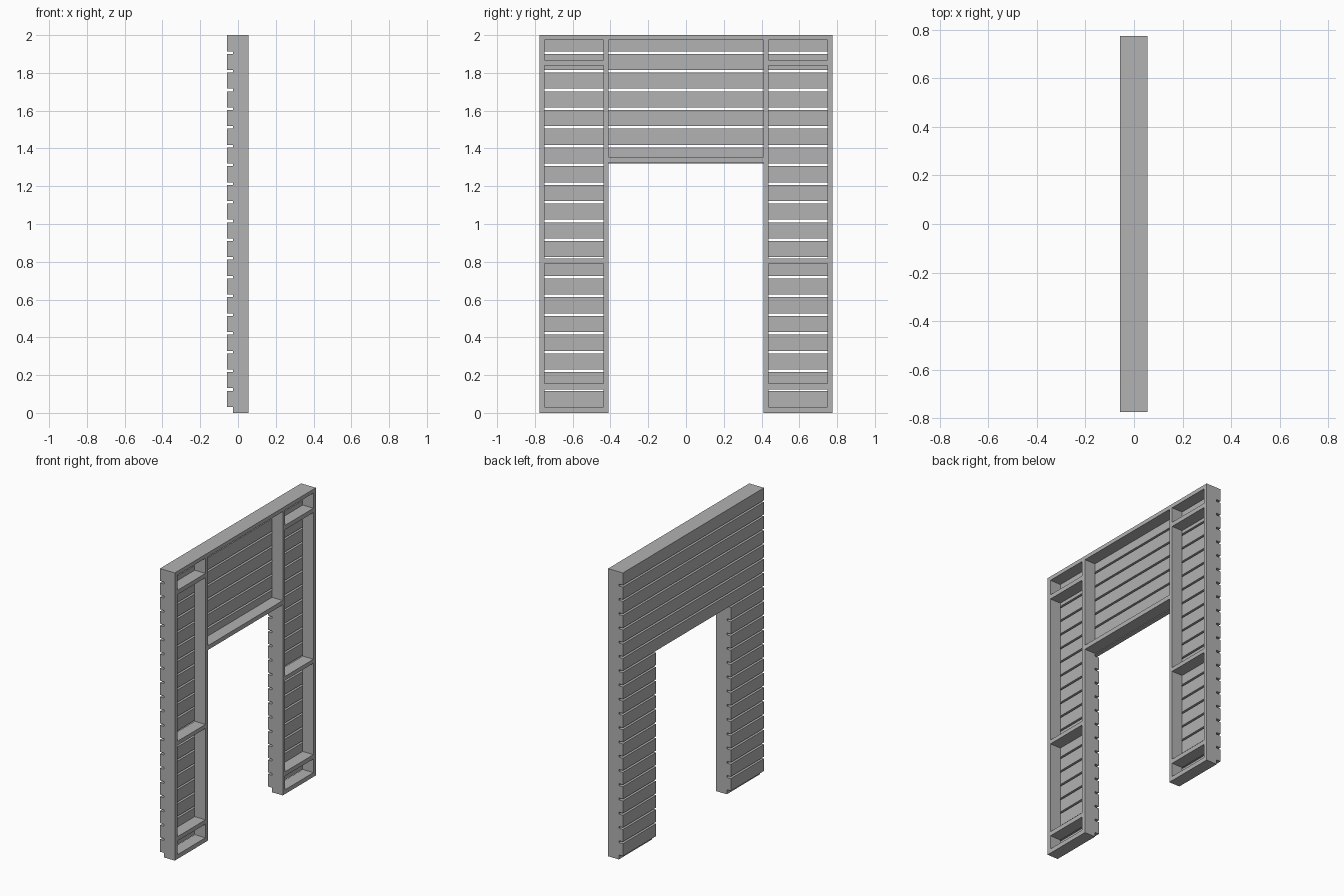
import bpy

cube = bpy.data.objects.get("Cube")
if cube:
    bpy.data.objects.remove(cube, do_unlink=True)

grey = bpy.data.materials.new("plain grey")
grey.use_nodes = True
COLOUR = (0.445, 0.445, 0.445, 1)
grey.diffuse_color = COLOUR
grey.node_tree.nodes["Principled BSDF"].inputs["Base Color"].default_value = COLOUR

BACK, JOIN, FACE = -0.0575, -0.026, 0.0565   # cladding back, cladding/frame joint, frame face
OUTER, INNER = 0.775, 0.411                  # wall half width, doorway half width
TOP, LINTEL = 2.0, 1.325
THICK = 0.027                                # timber thickness


def box(name, x, y, z):
    """Axis-aligned box from (low, high) ranges."""
    spans = (x, y, z)
    bpy.ops.mesh.primitive_cube_add(size=1, location=[(a + b) / 2 for a, b in spans])
    ob = bpy.context.object
    ob.name = name
    ob.scale = [b - a for a, b in spans]
    bpy.ops.object.transform_apply(location=False, rotation=False, scale=True)
    ob.data.materials.append(grey)
    return ob


def beam(name, y, z):
    return box(name, (JOIN, FACE), y, z)


def mirrored(side, low, high):
    return (low, high) if side > 0 else (-high, -low)


# Frame posts and the short rails between each pair
rails = {"bottom": (0, 0.03), "lower": (0.125, 0.155), "middle": (0.79, 0.818),
         "upper": (1.838, 1.868), "top": (TOP - THICK, TOP)}
for label, side in (("left", 1), ("right", -1)):
    beam("outer_post_" + label, mirrored(side, OUTER - THICK, OUTER), (0, TOP))
    beam("inner_post_" + label, mirrored(side, INNER, INNER + THICK), (0, TOP))
    for rail, z in rails.items():
        beam(rail + "_rail_" + label, mirrored(side, INNER + THICK, OUTER - THICK), z)

# Rails over the doorway
beam("lintel_rail", (-INNER, INNER), (LINTEL, LINTEL + 0.03))
beam("centre_top_rail", (-INNER, INNER), (TOP - THICK, TOP))

# Horizontal cladding boards, split by the doorway below the lintel
BOARD, PITCH = 0.0855, 0.0991
for i in range(20):
    high = TOP - i * PITCH
    z = (high - BOARD, high)
    if high > LINTEL + 0.02:
        box(f"long_board_{i}", (BACK, JOIN), (-OUTER, OUTER), z)
    else:
        for label, side in (("left", 1), ("right", -1)):
            box(f"short_board_{label}_{i}", (BACK, JOIN), mirrored(side, INNER, OUTER), z)
